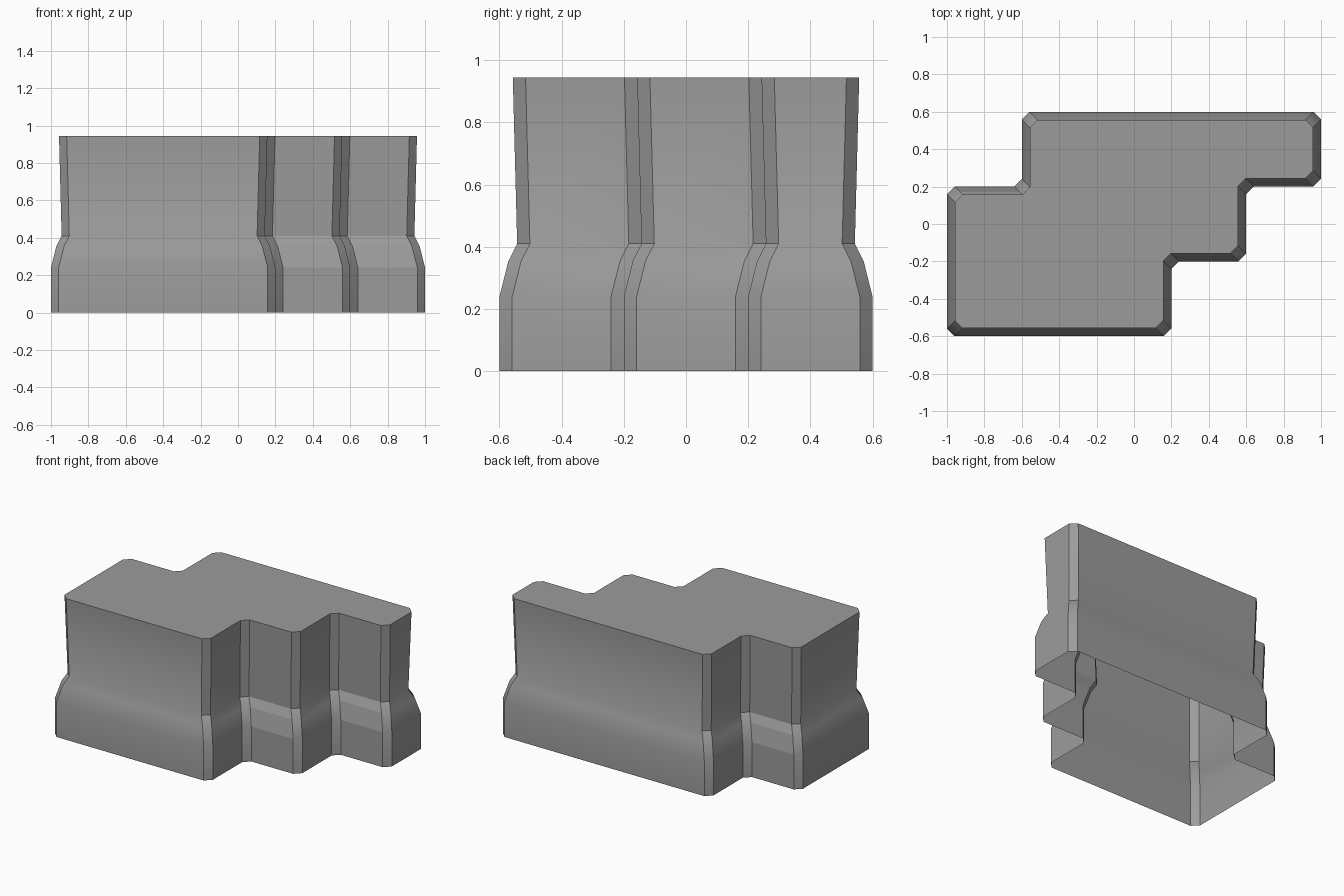
import bpy
import bmesh
from mathutils import Vector

cube = bpy.data.objects.get("Cube")
if cube:
    bpy.data.objects.remove(cube, do_unlink=True)

# Stepped footprint, counter-clockwise
FOOTPRINT = [(-1, -.6), (.2, -.6), (.2, -.2), (.6, -.2), (.6, .2),
             (1, .2), (1, .6), (-.6, .6), (-.6, .2), (-1, .2)]
# Wall profile: height and inward offset
PROFILE = [(0, 0), (.24, 0), (.355, .029), (.41, .057), (.945, .043)]
CHAMFER = .041


def outline(offset):
    """Footprint moved inward by offset, with every corner cut."""
    corners = [Vector(p) for p in FOOTPRINT]
    count = len(corners)
    points = []
    for i, corner in enumerate(corners):
        before = (corner - corners[i - 1]).normalized()
        after = (corners[(i + 1) % count] - corner).normalized()
        inward = Vector((-before.y - after.y, before.x + after.x))
        moved = corner + inward * offset
        points += [moved - before * CHAMFER, moved + after * CHAMFER]
    return points


material = bpy.data.materials.new("stone_grey")
material.use_nodes = True
grey = (.33, .33, .33, 1)
material.diffuse_color = grey
material.node_tree.nodes["Principled BSDF"].inputs["Base Color"].default_value = grey

# Walls lofted between the outlines, closed on top and open below
bm = bmesh.new()
rings = [[bm.verts.new((p.x, p.y, z)) for p in outline(offset)]
         for z, offset in PROFILE]
for low, high in zip(rings, rings[1:]):
    for i in range(len(low)):
        j = (i + 1) % len(low)
        bm.faces.new((low[i], low[j], high[j], high[i]))
bm.faces.new(rings[-1])
bm.normal_update()

mesh = bpy.data.meshes.new("stepped_block")
bm.to_mesh(mesh)
bm.free()
mesh.materials.append(material)
block = bpy.data.objects.new("stepped_block", mesh)
bpy.context.collection.objects.link(block)

# Soft bulge on the walls, crisp corner cuts
bpy.ops.object.select_all(action='DESELECT')
block.select_set(True)
bpy.context.view_layer.objects.active = block
bpy.ops.object.shade_smooth_by_angle(angle=.54)

# The short front and back walls inside the steps, and the top, stay flat
for face in mesh.polygons:
    in_step = abs(face.normal.y) > .8 and abs(face.center.y) < .3
    if in_step or face.normal.z > .9:
        face.use_smooth = False
